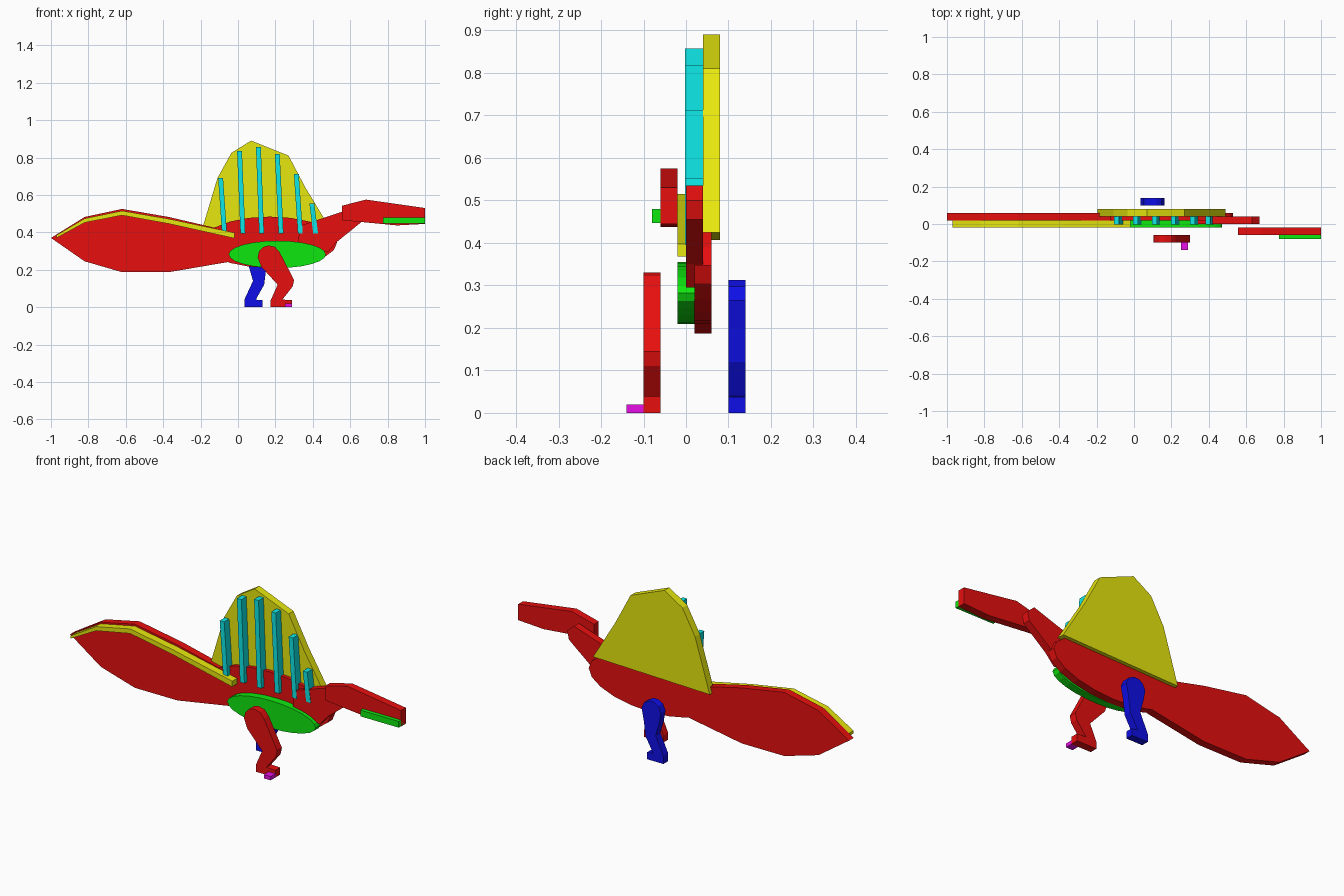
import bpy, bmesh, math


def material(name, rgb):
    m = bpy.data.materials.new(name)
    m.diffuse_color = (*rgb, 1)
    return m


HI, LO = 0.87, 0.005
RED = material("red", (HI, LO, LO))
YELLOW = material("yellow", (HI, HI, LO))
GREEN = material("green", (LO, HI, LO))
BLUE = material("blue", (LO, LO, HI))
CYAN = material("cyan", (LO, HI, HI))
MAGENTA = material("magenta", (HI, LO, HI))


def plate(name, outline, y, mat, thick=0.04):
    """Extrude an x-z outline backwards from y."""
    bm = bmesh.new()
    face = bm.faces.new([bm.verts.new((x, y, z)) for x, z in outline])
    ext = bmesh.ops.extrude_face_region(bm, geom=[face], use_keep_orig=True)
    verts = [v for v in ext["geom"] if isinstance(v, bmesh.types.BMVert)]
    bmesh.ops.translate(bm, verts=verts, vec=(0, thick, 0))
    bmesh.ops.recalc_face_normals(bm, faces=bm.faces)
    me = bpy.data.meshes.new(name)
    bm.to_mesh(me)
    bm.free()
    me.materials.append(mat)
    ob = bpy.data.objects.new(name, me)
    bpy.context.collection.objects.link(ob)
    return ob


def ellipse(cx, cz, rx, rz, n):
    return [(cx + rx * math.cos(2 * math.pi * i / n),
             cz + rz * math.sin(2 * math.pi * i / n)) for i in range(n)]


def box(x0, x1, z0, z1):
    return [(x0, z0), (x1, z0), (x1, z1), (x0, z1)]


# Body and belly
plate("body", ellipse(0.17, 0.347, 0.36, 0.137, 20), 0.02, RED)
plate("belly", ellipse(0.21, 0.282, 0.26, 0.073, 24), -0.02, GREEN)

# Tail with its top stripe
plate("tail", [(-1, 0.37), (-0.82, 0.482), (-0.62, 0.525), (-0.37, 0.482),
               (-0.02, 0.40), (0.05, 0.32), (-0.06, 0.24), (-0.37, 0.187),
               (-0.62, 0.187), (-0.82, 0.245)], 0.02, RED)
ridge = [(-0.97, 0.385), (-0.82, 0.474), (-0.62, 0.515), (-0.37, 0.472), (-0.02, 0.398)]
drop = [0.015, 0.022, 0.024, 0.026, 0.03]
plate("tail_stripe", ridge + [(x, z - d) for (x, z), d in zip(ridge, drop)][::-1],
      -0.02, YELLOW)

# Back sail
plate("sail", [(-0.195, 0.407), (-0.11, 0.69), (-0.035, 0.825), (0.07, 0.89),
               (0.27, 0.81), (0.36, 0.64), (0.49, 0.425)], 0.04, YELLOW)

# Sail spines: top x, bottom x, top z, bottom z
spines = [(-0.093, -0.073, 0.69, 0.405), (0.008, 0.026, 0.835, 0.395),
          (0.109, 0.126, 0.857, 0.395), (0.21, 0.23, 0.818, 0.395),
          (0.312, 0.333, 0.713, 0.395), (0.395, 0.415, 0.553, 0.395)]
w = 0.013
for i, (xt, xb, zt, zb) in enumerate(spines):
    plate(f"sail_spine_{i + 1}", [(xb - w, zb), (xb + w, zb), (xt + w, zt), (xt - w, zt)],
          -0.002, CYAN, 0.042)

# Neck, head and jaw
plate("neck", [(0.32, 0.33), (0.48, 0.295), (0.53, 0.35), (0.66, 0.455), (0.67, 0.50),
               (0.63, 0.535), (0.57, 0.515), (0.33, 0.435)], 0.0, RED)
plate("head", [(0.555, 0.465), (0.85, 0.437), (1, 0.445), (1, 0.53),
               (0.685, 0.575), (0.555, 0.542)], -0.06, RED)
plate("jaw", box(0.775, 1, 0.447, 0.48), -0.08, GREEN)

# Legs and toe
plate("near_leg", [(0.105, 0.265), (0.112, 0.298), (0.135, 0.322), (0.165, 0.33),
                   (0.198, 0.322), (0.222, 0.295), (0.30, 0.145), (0.292, 0.11),
                   (0.237, 0.04), (0.29, 0.038), (0.29, 0), (0.175, 0), (0.175, 0.037),
                   (0.212, 0.12), (0.125, 0.215)], -0.10, RED)
plate("near_toe", box(0.25, 0.29, 0, 0.02), -0.14, MAGENTA)
plate("far_leg", [(0.05, 0.265), (0.065, 0.298), (0.09, 0.313), (0.12, 0.313),
                  (0.148, 0.298), (0.163, 0.265), (0.15, 0.20), (0.14, 0.12),
                  (0.095, 0.04), (0.13, 0.037), (0.13, 0), (0.035, 0), (0.035, 0.042),
                  (0.08, 0.14), (0.06, 0.21)], 0.10, BLUE)
